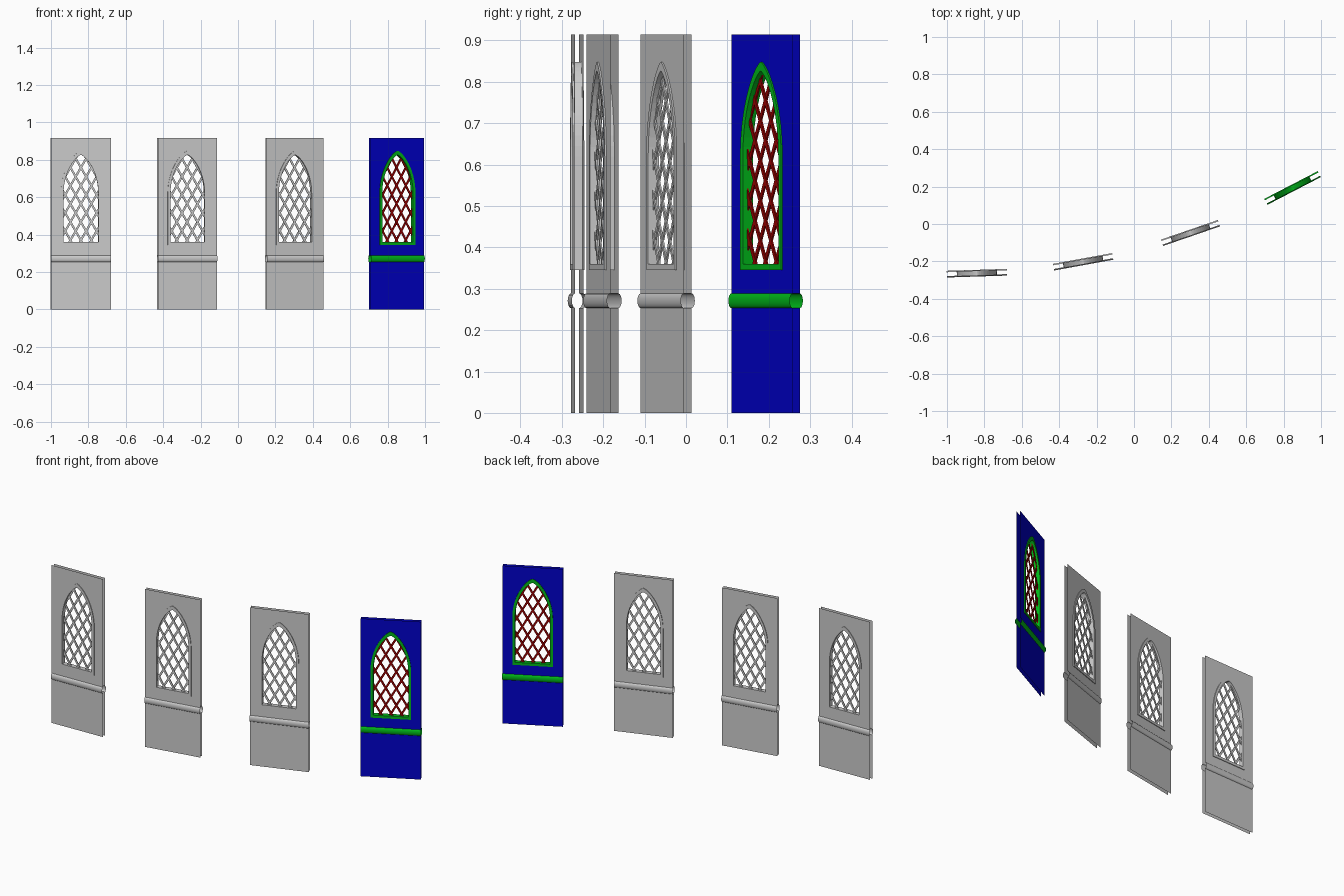
import bpy, bmesh, math
from mathutils import Vector, Matrix

cube = bpy.data.objects.get("Cube")
if cube:
    bpy.data.objects.remove(cube, do_unlink=True)

WIDTH, HEIGHT, GAP = 0.322, 0.915, 0.0198
SPRING = 0.62
RAIL_Z, RAIL_HALF, RAIL_BULGE = 0.271, 0.0178, 0.008


def material(name, rgb):
    m = bpy.data.materials.new(name)
    m.use_nodes = True
    m.diffuse_color = (*rgb, 1)
    m.node_tree.nodes["Principled BSDF"].inputs["Base Color"].default_value = (*rgb, 1)
    return m


stone = material("grey stone", (0.6, 0.6, 0.6))
blue = material("deep blue", (0, 0, 0.6))
green = material("bright green", (0, 0.48, 0.01))
red = material("dark red", (0.33, 0, 0))

# Arched outlines as half width, bottom and apex
OUTER = (0.1075, 0.345, 0.848)
HOLE = (0.1, 0.352, 0.837)
INNER = (0.093, 0.36, 0.826)


def half_width(z, half, apex):
    """Half width of the softly pointed arch at a height."""
    t = max(0, (z - SPRING) / (apex - SPRING))
    return half * max(0, 1 - t * t) ** 0.72


def half_arch(half, bottom, apex, steps=14):
    """Right half of the arch, from bottom centre up to the apex."""
    pts = [(0, bottom), (half, bottom)]
    for i in range(steps):
        z = SPRING + (apex - SPRING) * math.sin(math.pi / 2 * i / steps)
        pts.append((half_width(z, half, apex), z))
    return pts + [(0, apex)]


def full_arch(*shape):
    right = half_arch(*shape)
    return right + [(-x, z) for x, z in right[-2:0:-1]]


def inside(x, z, half, bottom, apex):
    return bottom < z < apex and abs(x) < half_width(z, half, apex)


def finish(bm, name, mat, place, smooth):
    bmesh.ops.recalc_face_normals(bm, faces=bm.faces)
    me = bpy.data.meshes.new(name)
    bm.to_mesh(me)
    bm.free()
    me.materials.append(mat)
    for p in me.polygons:
        p.use_smooth = smooth
    ob = bpy.data.objects.new(name, me)
    ob.matrix_world = place
    bpy.context.collection.objects.link(ob)


# Thin front and back sheets, open behind the rail and at the arched window
def wall(bm):
    edge = WIDTH / 2
    low, high = RAIL_Z - RAIL_HALF, RAIL_Z + RAIL_HALF
    upper = [(0, high), (edge, high), (edge, HEIGHT), (0, HEIGHT)] + half_arch(*HOLE)[::-1]
    lower = [(0, 0), (edge, 0), (edge, low), (0, low)]
    for y in (-GAP / 2, GAP / 2):
        for side in (1, -1):
            for outline in (upper, lower):
                bm.faces.new([bm.verts.new((side * x, y, z)) for x, z in outline])
    bmesh.ops.remove_doubles(bm, verts=bm.verts, dist=1e-5)


# Arched window surround, a rectangular section swept round the opening
def surround(bm):
    depth = 0.0138
    rings = []
    for shape, y in ((OUTER, -depth), (OUTER, depth), (INNER, depth), (INNER, -depth)):
        rings.append([bm.verts.new((x, y, z)) for x, z in full_arch(*shape)])
    n = len(rings[0])
    for k in range(4):
        a, b = rings[k], rings[(k + 1) % 4]
        for i in range(n):
            j = (i + 1) % n
            bm.faces.new((a[i], a[j], b[j], b[i]))


# Flat diagonal bars, each trimmed to the arched opening
def lattice(bm):
    pitch_x, pitch_z, start = 0.056, 0.097, 0.37
    slope = pitch_z / pitch_x
    for side in (1, -1):
        for k in range(-4, 10):
            line = []
            for i in range(201):
                x = -0.1 + 0.001 * i
                z = start + k * pitch_z + slope * x
                if inside(x, z, *HOLE):
                    line.append(Vector((side * x, side * 0.0008, z)))
            if len(line) < 4:
                continue
            a, b = line[0], line[-1]
            across = (b - a).normalized().cross(Vector((0, 1, 0)))
            box = Matrix((across * 0.011, Vector((0, 0.004, 0)), b - a)).transposed().to_4x4()
            box.translation = (a + b) / 2
            bmesh.ops.create_cube(bm, size=1, matrix=box)


# Half-round mouldings swelling out of the front and back sheets
def rail(bm):
    steps = 8
    for side in (1, -1):
        previous = None
        for i in range(steps + 1):
            a = math.pi * (i / steps - 0.5)
            y = side * (GAP / 2 + RAIL_BULGE * math.cos(a))
            z = RAIL_Z + RAIL_HALF * math.sin(a)
            pair = [bm.verts.new((x, y, z)) for x in (-WIDTH / 2, WIDTH / 2)]
            if previous:
                bm.faces.new((previous[0], previous[1], pair[1], pair[0]))
            previous = pair


# Four bays set round a shallow curve
BAYS = [(-0.84, -0.263, 1.8), (-0.272, -0.202, 10.3),
        (0.302, -0.048, 19), (0.8475, 0.1925, 27.4)]
for number, (x, y, angle) in enumerate(BAYS, 1):
    place = Matrix.Translation((x, y, 0)) @ Matrix.Rotation(math.radians(angle), 4, "Z")
    painted = number == len(BAYS)
    for name, build, colour in (("wall", wall, blue), ("window_surround", surround, green),
                                ("window_lattice", lattice, red), ("rail", rail, green)):
        bm = bmesh.new()
        build(bm)
        finish(bm, f"{name}_{number}", colour if painted else stone, place, name == "rail")
